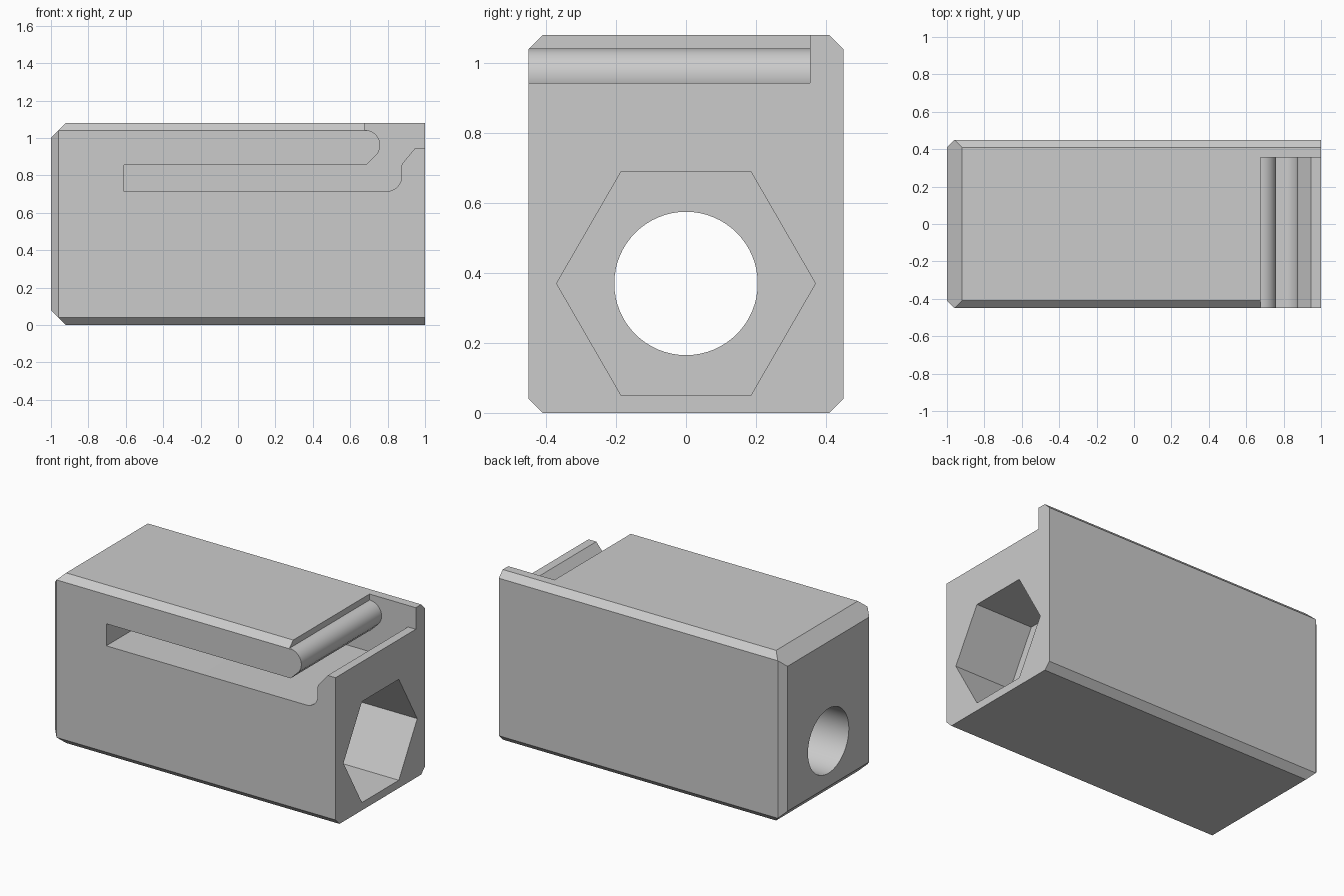
import bpy, bmesh
from math import cos, sin, pi, radians
from mathutils import Vector, Matrix

old = bpy.data.objects.get("Cube")
if old:
    bpy.data.objects.remove(old, do_unlink=True)

grey = bpy.data.materials.new("plain grey")
grey.use_nodes = True
colour = (0.6, 0.6, 0.6, 1)
grey.diffuse_color = colour
grey.node_tree.nodes["Principled BSDF"].inputs["Base Color"].default_value = colour

HALF_Y, TOP, BEVEL = 0.45, 1.08, 0.04


def arc(cx, cy, r, start, end, n=16):
    angles = [radians(start + (end - start) * i / n) for i in range(n + 1)]
    return [(cx + r * cos(a), cy + r * sin(a)) for a in angles]


def prism(name, points, along, start, end):
    """Extrude a profile along x (points are y, z) or y (points are x, z)."""
    bm = bmesh.new()
    place = (lambda p: (start, *p)) if along == 'X' else (lambda p: (p[0], start, p[1]))
    face = bm.faces.new([bm.verts.new(place(p)) for p in points])
    made = bmesh.ops.extrude_face_region(bm, geom=[face])["geom"]
    offset = Vector((end - start, 0, 0) if along == 'X' else (0, end - start, 0))
    bmesh.ops.translate(bm, vec=offset, verts=[g for g in made if isinstance(g, bmesh.types.BMVert)])
    bmesh.ops.recalc_face_normals(bm, faces=bm.faces)
    mesh = bpy.data.meshes.new(name)
    bm.to_mesh(mesh)
    bm.free()
    mesh.materials.append(grey)
    obj = bpy.data.objects.new(name, mesh)
    bpy.context.collection.objects.link(obj)
    return obj


def slice_off(bm, point, normal):
    geom = bm.verts[:] + bm.edges[:] + bm.faces[:]
    cut = bmesh.ops.bisect_plane(bm, geom=geom, plane_co=point, plane_no=normal, clear_outer=True)
    edges = [g for g in cut["geom_cut"] if isinstance(g, bmesh.types.BMEdge)]
    bmesh.ops.contextual_create(bm, geom=edges)


# Block with chamfered long edges
y, b = HALF_Y, BEVEL
body = prism("clamp_block", [(-y, b), (b - y, 0), (y - b, 0), (y, b), (y, TOP - b),
                             (y - b, TOP), (b - y, TOP), (-y, TOP - b)], 'X', -1, 1)

# Chamfers round the left-hand end
bm = bmesh.new()
bm.from_mesh(body.data)
for s in (-1, 1):
    slice_off(bm, (b - 1, s * y, 0), (-1, s, 0))
slice_off(bm, (2 * b - 1, 0, TOP), (-1, 0, 1))
slice_off(bm, (2 * b - 1, 0, 0), (-1, 0, -1))
bmesh.ops.recalc_face_normals(bm, faces=bm.faces)
bm.to_mesh(body.data)
bm.free()

# Slot under the rounded tongue, opening at the top right
slot = [(0.675, 1.2), (0.675, 1.042)]
slot += arc(0.68, 0.962, 0.08, 90, -45)
slot += [(0.685, 0.855), (-0.61, 0.855), (-0.61, 0.715)]
slot += arc(0.795, 0.795, 0.08, -90, 0)
slot += arc(0.9, 0.85, 0.025, 180, 135, 4)
slot += [(0.945, 0.943), (1.1, 0.943), (1.1, 1.2)]

# Through hole and hexagonal pocket
hole = arc(0, 0.37, 0.205, 0, 360, 64)[:-1]
hexagon = arc(0, 0.37, 0.37, 0, 360, 6)[:-1]

cutters = [prism("slot_cutter", slot, 'Y', -0.6, 0.355),
           prism("hex_cutter", hexagon, 'X', 0.6, 1.1),
           prism("hole_cutter", hole, 'X', -1.1, 1.1)]

bpy.context.view_layer.objects.active = body
for cutter in cutters:
    cutter.hide_render = True
    mod = body.modifiers.new(cutter.name, 'BOOLEAN')
    mod.operation, mod.solver, mod.object = 'DIFFERENCE', 'EXACT', cutter
    bpy.ops.object.modifier_apply(modifier=mod.name)
    bpy.data.objects.remove(cutter, do_unlink=True)

# Smooth only the curved surfaces
for obj in bpy.context.selected_objects:
    obj.select_set(False)
body.select_set(True)
bpy.ops.object.shade_smooth_by_angle(angle=radians(25))
